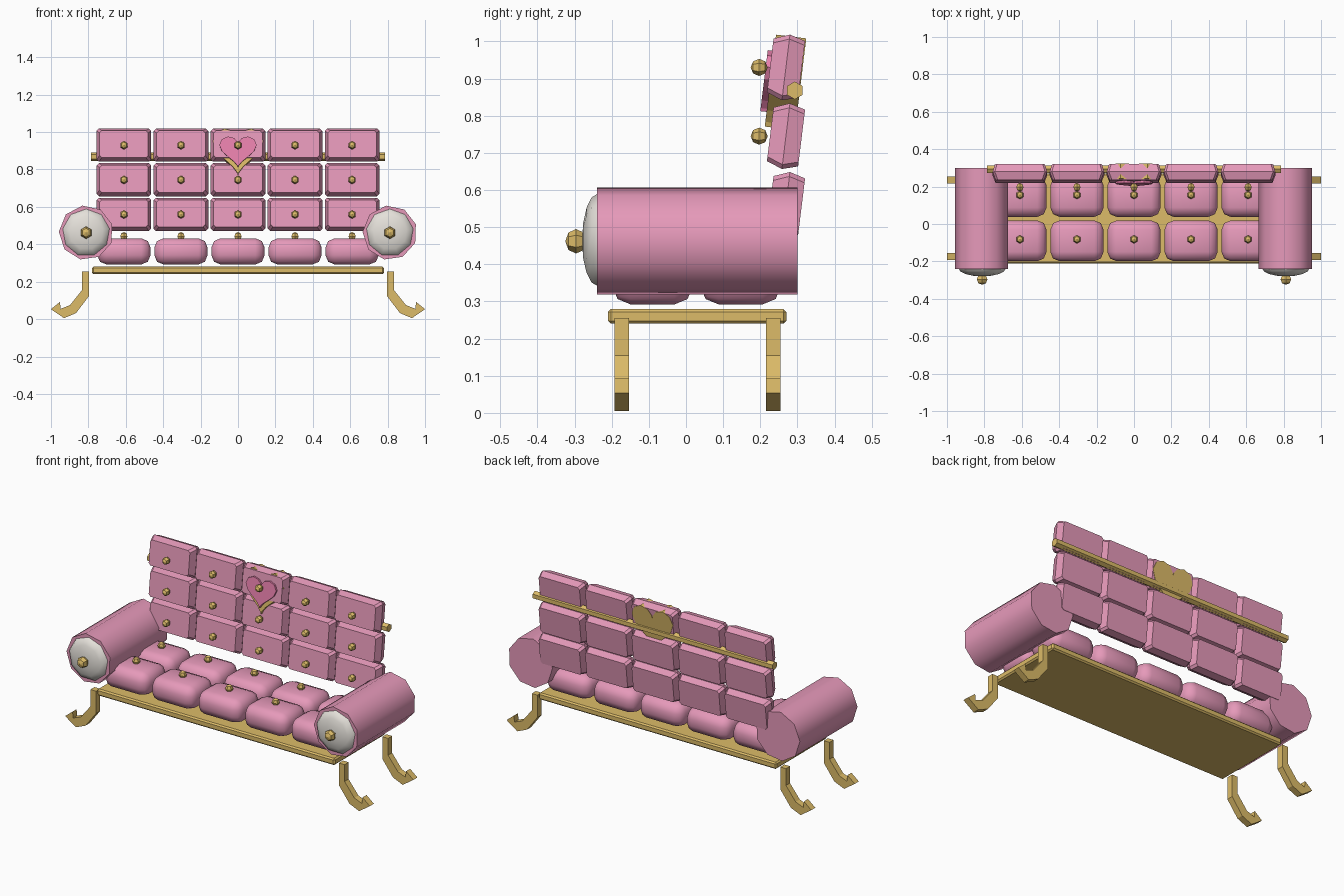
import bpy, bmesh
from math import sin, cos, pi, radians
from mathutils import Matrix, Vector

if "Cube" in bpy.data.objects:
    bpy.data.objects.remove(bpy.data.objects["Cube"])


def mat(name, rgb):
    m = bpy.data.materials.new(name)
    m.diffuse_color = (*rgb, 1)
    m.use_nodes = True
    m.node_tree.nodes["Principled BSDF"].inputs["Base Color"].default_value = m.diffuse_color
    return m


PINK = mat("pink_fabric", (0.79, 0.32, 0.49))
ROSE = mat("rose_fabric", (0.82, 0.22, 0.42))
GOLD = mat("gold_metal", (0.72, 0.50, 0.14))
WHITE = mat("white_fabric", (0.78, 0.75, 0.70))
LEAN = Matrix.Rotation(radians(-7), 4, 'X')   # backrest tilt


def finish(name, bm, material, matrix=None, smooth=None):
    if matrix is not None:
        bmesh.ops.transform(bm, matrix=matrix, verts=bm.verts)
    bmesh.ops.recalc_face_normals(bm, faces=bm.faces)
    me = bpy.data.meshes.new(name)
    bm.to_mesh(me)
    bm.free()
    me.materials.append(material)
    ob = bpy.data.objects.new(name, me)
    bpy.context.collection.objects.link(ob)
    if smooth:
        bpy.ops.object.select_all(action='DESELECT')
        ob.select_set(True)
        bpy.context.view_layer.objects.active = ob
        bpy.ops.object.shade_smooth_by_angle(angle=radians(smooth))
    return ob


def box(name, loc, size, material, bevel, segments, smooth=None):
    bm = bmesh.new()
    bmesh.ops.create_cube(bm, size=1)
    bmesh.ops.scale(bm, vec=size, verts=bm.verts)
    bmesh.ops.bevel(bm, geom=bm.edges[:], offset=bevel, segments=segments,
                    profile=0.5, affect='EDGES', clamp_overlap=True)
    return finish(name, bm, material, Matrix.Translation(loc), smooth)


def rod(name, loc, radius, length, sides, axis, material, turn=0, smooth=None):
    bm = bmesh.new()
    bmesh.ops.create_cone(bm, cap_ends=True, segments=sides, radius1=radius,
                          radius2=radius, depth=length,
                          matrix=Matrix.Rotation(turn, 4, 'Z'))
    rot = Matrix.Rotation(pi / 2, 4, 'Y' if axis == 'X' else 'X')
    return finish(name, bm, material, Matrix.Translation(loc) @ rot, smooth)


def ball(name, loc, scale, material, u=6, v=4, smooth=None, rot=Matrix()):
    bm = bmesh.new()
    bmesh.ops.create_uvsphere(bm, u_segments=u, v_segments=v, radius=1)
    m = Matrix.Translation(loc) @ Matrix.Diagonal((*scale, 1)) @ rot
    return finish(name, bm, material, m, smooth)


def extrude(name, pts, depth, material, matrix):
    # pts lie in XZ, thickness runs along Y, centred
    bm = bmesh.new()
    f = bm.faces.new([bm.verts.new((x, -depth / 2, z)) for x, z in pts])
    r = bmesh.ops.extrude_face_region(bm, geom=[f])
    vs = [e for e in r['geom'] if isinstance(e, bmesh.types.BMVert)]
    bmesh.ops.translate(bm, vec=(0, depth, 0), verts=vs)
    return finish(name, bm, material, matrix)


def pad(name, loc, w, h, d):
    # back pad: chamfered rectangle, widest halfway through its thickness
    bm = bmesh.new()
    rings = []
    for y, inset in ((-d / 2, 0.016), (0, 0), (d / 2, 0.012)):
        a, b, c = w / 2 - inset, h / 2 - inset, 0.012
        pts = [(-a + c, -b), (a - c, -b), (a, -b + c), (a, b - c),
               (a - c, b), (-a + c, b), (-a, b - c), (-a, -b + c)]
        rings.append([bm.verts.new((x, y, z)) for x, z in pts])
    for r0, r1 in zip(rings, rings[1:]):
        for i in range(8):
            j = (i + 1) % 8
            bm.faces.new((r0[i], r0[j], r1[j], r1[i]))
    bm.faces.new(rings[0])
    bm.faces.new(rings[-1])
    return finish(name, bm, PINK, Matrix.Translation(loc) @ LEAN)


def heart(width, top, bottom, n=20):
    pts = []
    for i in range(n):
        t = 2 * pi * i / n
        x = 16 * sin(t) ** 3
        z = 13 * cos(t) - 5 * cos(2 * t) - 2 * cos(3 * t) - cos(4 * t)
        pts.append((x / 32 * width, bottom + (z + 17) / 29 * (top - bottom)))
    return pts


# base plate and rear rail
box("base_plate", (0, 0.03, 0.26), (1.56, 0.48, 0.04), GOLD, 0.008, 1)
rod("back_rail", (0, 0.293, 0.868), 0.024, 1.574, 6, 'X', GOLD, pi / 6)

# curled legs
LEG = [(0.797, 0.255), (0.797, 0.123), (0.866, 0.032), (0.930, 0.005),
       (1.0, 0.053), (0.952, 0.092), (0.948, 0.055), (0.898, 0.075),
       (0.834, 0.155), (0.834, 0.255)]
for s, side in ((-1, "left"), (1, "right")):
    for y, end in ((-0.173, "front"), (0.235, "rear")):
        extrude(f"{end}_leg_{side}", [(s * x, z) for x, z in LEG], 0.038,
                GOLD, Matrix.Translation((0, y, 0)))
    # bolster arm with white end cap and knob
    rod(f"arm_bolster_{side}", (s * 0.812, 0.03, 0.462), 0.146, 0.54, 9, 'Y',
        PINK, radians(8), 50)
    ball(f"arm_cap_{side}", (s * 0.812, -0.238, 0.462), (0.128, 0.042, 0.128),
         WHITE, 9, 8, 50, Matrix.Rotation(pi / 2, 4, 'X'))
    ball(f"arm_knob_{side}", (s * 0.812, -0.296, 0.462), (0.033, 0.029, 0.033),
         GOLD, 6, 4, None, Matrix.Rotation(pi / 2, 4, 'X'))

# tufted seat and back with buttons
for i in range(5):
    x = (i - 2) * 0.305
    for j, y in enumerate((-0.09, 0.147)):
        box(f"seat_cushion_{i}_{j}", (x, y, 0.362), (0.285, 0.218, 0.14),
            PINK, 0.05, 2, 60)
        ball(f"seat_button_{i}_{j}", (x, y + 0.008, 0.442),
             (0.022, 0.022, 0.024), GOLD)
    for j, z in enumerate((0.56, 0.745, 0.93)):
        pad(f"back_pad_{i}_{j}", (x, 0.269, z), 0.292, 0.178, 0.085)
        ball(f"back_button_{i}_{j}", (x, 0.197, z), (0.022, 0.023, 0.023),
             GOLD, 6, 4, None, Matrix.Rotation(pi / 2, 4, 'X'))

# heart ornament: gold frame and rose cushion
extrude("heart_frame", heart(0.27, 0.125, -0.125), 0.082, GOLD,
        Matrix.Translation((0, 0.268, 0.89)) @ LEAN)
extrude("heart_cushion", heart(0.20, 0.083, -0.083), 0.028, ROSE,
        Matrix.Translation((0, 0.224, 0.893)) @ LEAN)
